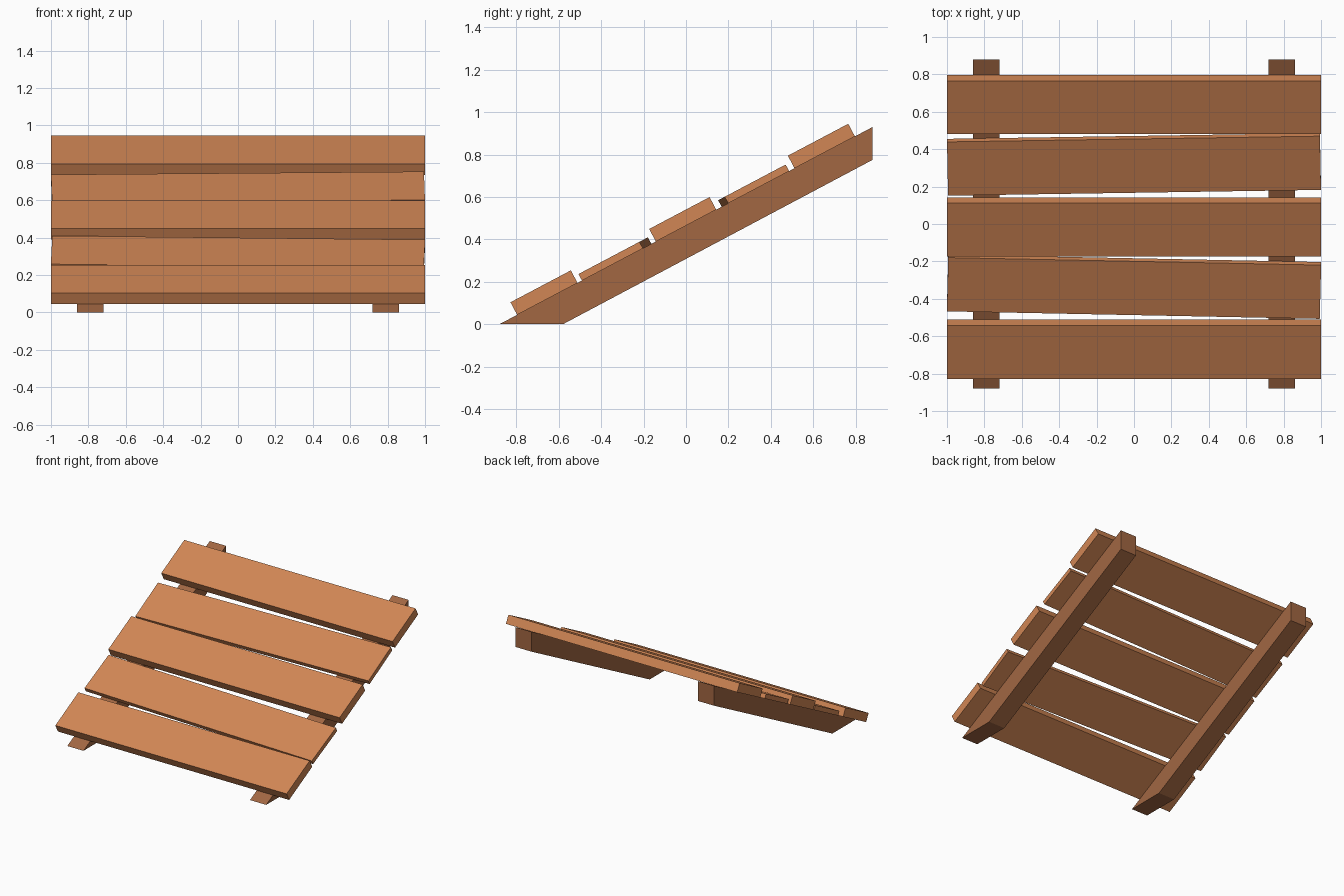
import bpy, bmesh, math
from mathutils import Matrix, Vector

if "Cube" in bpy.data.objects:
    bpy.data.objects.remove(bpy.data.objects["Cube"])

RISE, HALF = 0.93, 0.88                      # ramp height at the back, half depth
TILT = math.atan2(RISE, 2 * HALF)


def material(name, rgb):
    m = bpy.data.materials.new(name)
    m.diffuse_color = (*rgb, 1)
    m.use_nodes = True
    m.node_tree.nodes["Principled BSDF"].inputs["Base Color"].default_value = m.diffuse_color
    return m


plank_wood = material("plank_wood", (0.64, 0.24, 0.09))
rail_wood = material("rail_wood", (0.36, 0.135, 0.055))


def add_object(name, bm, mat):
    bmesh.ops.recalc_face_normals(bm, faces=bm.faces)
    me = bpy.data.meshes.new(name)
    bm.to_mesh(me)
    bm.free()
    me.materials.append(mat)
    ob = bpy.data.objects.new(name, me)
    bpy.context.collection.objects.link(ob)
    return ob


# Sloping support rail: side profile extruded across its width
def rail(name, x, width=0.14):
    profile = [(-HALF, 0), (-0.58, 0), (HALF, 0.775), (HALF, RISE)]
    bm = bmesh.new()
    face = bm.faces.new([bm.verts.new((x - width / 2, y, z)) for y, z in profile])
    ext = bmesh.ops.extrude_face_region(bm, geom=[face])
    verts = [g for g in ext["geom"] if isinstance(g, bmesh.types.BMVert)]
    bmesh.ops.translate(bm, verts=verts, vec=(width, 0, 0))
    add_object(name, bm, rail_wood)


# Plank resting on the rails, optionally twisted in the plane of the slope
def plank(name, y, thick, twist, length, width):
    bm = bmesh.new()
    bmesh.ops.create_cube(bm, size=1, matrix=Matrix.Diagonal((length, width, thick, 1)))
    ob = add_object(name, bm, plank_wood)
    slope = Matrix.Rotation(TILT, 4, 'X')
    foot = Vector((0, y, RISE * (y + HALF) / (2 * HALF)))
    ob.matrix_world = (Matrix.Translation(foot) @ slope
                       @ Matrix.Translation((0, 0, thick / 2))
                       @ Matrix.Rotation(math.radians(twist), 4, 'Z'))


rail("left_rail", -0.79)
rail("right_rail", 0.79)

# Thick straight planks alternate with thin crooked ones
for i, twist in enumerate((0, -1.3, 0, 1.0, 0)):
    thin = i % 2 == 1
    plank(f"plank_{i + 1}", (i - 2) * 0.327, 0.035 if thin else 0.067,
          twist, 1.994 if thin else 2.0, 0.325 if thin else 0.322)
